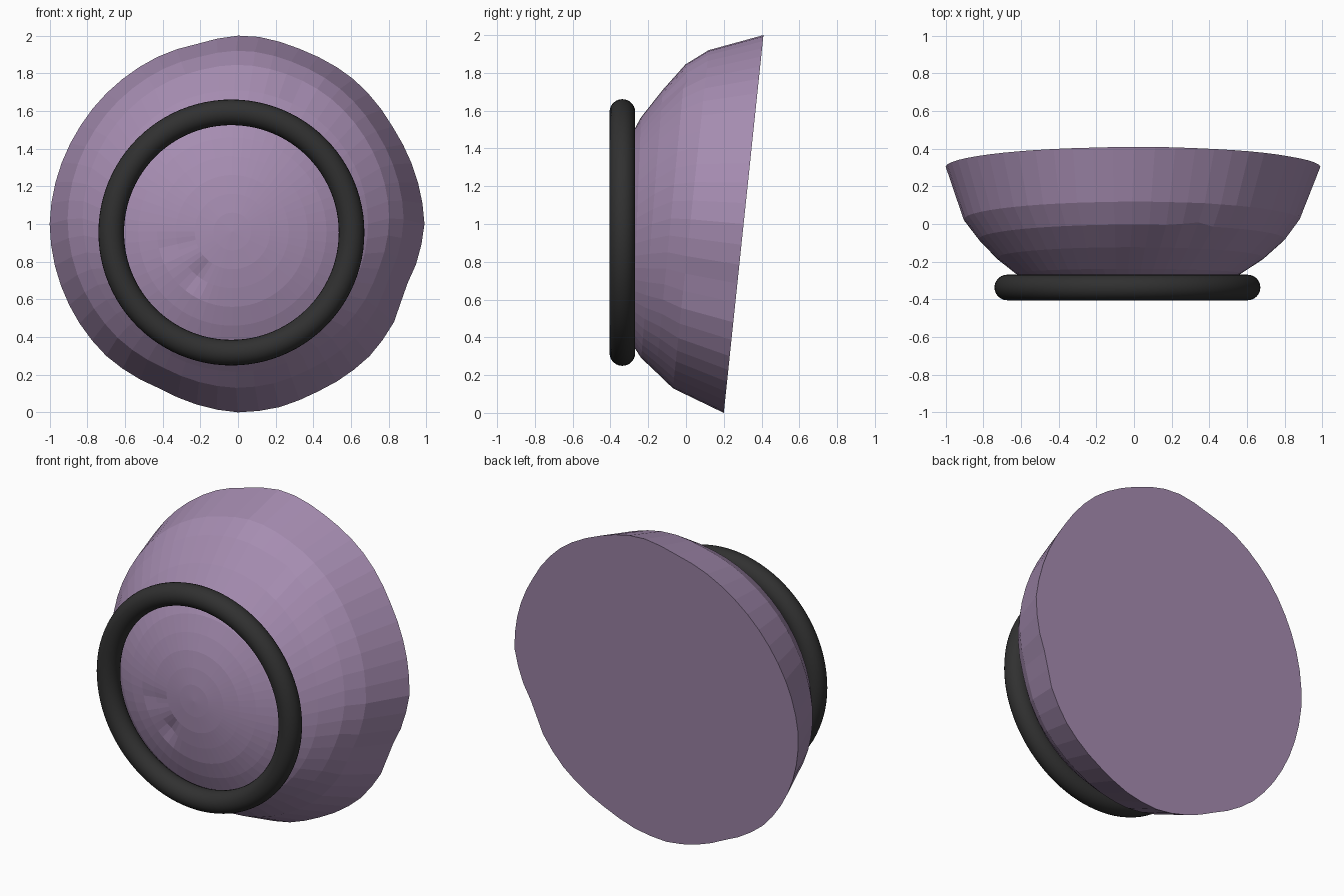
import bpy, bmesh, math
from mathutils import Vector

if "Cube" in bpy.data.objects:
    bpy.data.objects.remove(bpy.data.objects["Cube"])


def material(name, rgb):
    m = bpy.data.materials.new(name)
    m.diffuse_color = (*rgb, 1)
    m.use_nodes = True
    m.node_tree.nodes["Principled BSDF"].inputs["Base Color"].default_value = m.diffuse_color
    return m


mauve = material("mauve", (0.38, 0.265, 0.44))
black = material("soft black", (0.03, 0.03, 0.03))

# Slightly uneven rim outline: (angle in degrees, radius)
RIM = [(0, .99), (18, .977), (31, .969), (52, .984), (69, .984), (84, 1.0), (91, 1.0),
       (102, .98), (114, .985), (128, .984), (150, .986), (180, 1.0), (225, .99),
       (245, .967), (262, .99), (270, 1.0), (283, .997), (294, .985), (315, .99),
       (329, .977), (338, .947), (348, .971), (360, .99)]

# Dome rings from rim to front: radius, centre x, centre z, y, tilt, rim unevenness
RINGS = [(1.0, 0.0, 1.0, .305, .105, 1.0),
         (.895, -.01, 1.025, .025, .105, .6),
         (.815, -.01, 1.03, -.08, .095, .3),
         (.71, -.02, 1.0, -.18, .08, .1),
         (.60, -.03, .965, -.262, .04, 0),
         (.50, -.03, .96, -.311, .03, 0),
         (.40, -.03, .96, -.346, .03, 0),
         (.30, -.03, .96, -.371, .02, 0),
         (.20, -.03, .96, -.388, .02, 0),
         (.10, -.03, .96, -.398, .01, 0)]

# Small dents: x, z, width, depth
DENTS = [(-.22, .72, .05, .02), (-.35, .88, .05, .015), (.31, 1.77, .05, .03)]
SEGMENTS = 56


def rim_radius(deg):
    for (a, r), (b, s) in zip(RIM, RIM[1:]):
        if a <= deg <= b:
            return r + (s - r) * (deg - a) / (b - a)
    return 1.0


def dented(x, y, z):
    for dx, dz, w, depth in DENTS:
        y += depth * math.exp(-((x - dx) ** 2 + (z - dz) ** 2) / w ** 2)
    return Vector((x, y, z))


# Domed shell with a flat slanted back
bm = bmesh.new()
loops = []
for level, (radius, cx, cz, y, tilt, uneven) in enumerate(RINGS):
    loop = []
    for i in range(SEGMENTS):
        deg = 360 * i / SEGMENTS
        a = math.radians(deg)
        r = radius * (1 + uneven * (rim_radius(deg) - 1))
        if uneven == 0 or level == 3:
            r = radius
        dx, dz = r * math.cos(a), r * math.sin(a)
        p = (cx + dx, y + tilt * dz, cz + dz)
        loop.append(bm.verts.new(p if level == 0 else dented(*p)))
    loops.append(loop)
for outer, inner in zip(loops, loops[1:]):
    for i in range(SEGMENTS):
        j = (i + 1) % SEGMENTS
        bm.faces.new((outer[i], outer[j], inner[j], inner[i]))
apex = bm.verts.new((-.03, -.402, .96))
for i in range(SEGMENTS):
    bm.faces.new((loops[-1][i], loops[-1][(i + 1) % SEGMENTS], apex))
bm.faces.new(loops[0])
bmesh.ops.recalc_face_normals(bm, faces=bm.faces)
mesh = bpy.data.meshes.new("domed_shell")
bm.to_mesh(mesh)
bm.free()
mesh.materials.append(mauve)
shell = bpy.data.objects.new("domed_shell", mesh)
bpy.context.collection.objects.link(shell)

# Round ring around the front of the dome
bpy.ops.mesh.primitive_torus_add(major_radius=.638, minor_radius=.068,
                                 major_segments=96, minor_segments=24,
                                 location=(-.035, -.337, .955),
                                 rotation=(math.pi / 2, 0, 0))
ring = bpy.context.object
ring.name = "front_ring"
ring.data.materials.append(black)
bpy.ops.object.shade_smooth()
